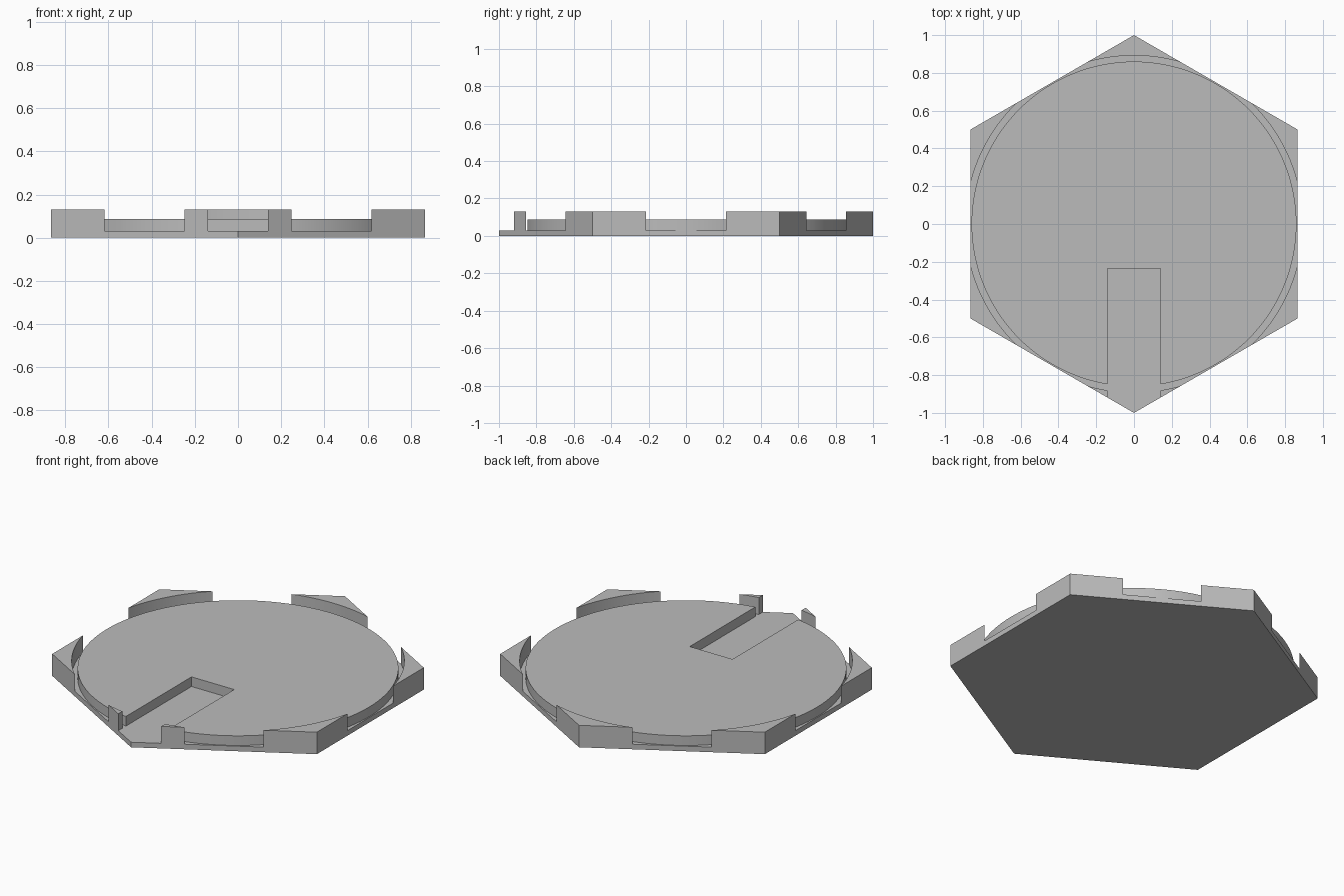
import bpy
import math

if "Cube" in bpy.data.objects:
    bpy.data.objects.remove(bpy.data.objects["Cube"], do_unlink=True)

FLOOR, DISC_TOP, RIM_TOP = 0.03, 0.087, 0.13
SLOT_HALF, SLOT_END = 0.14, -0.235

grey = bpy.data.materials.new("plain grey")
grey.use_nodes = True
colour = (0.5, 0.5, 0.5, 1)
grey.diffuse_color = colour
grey.node_tree.nodes["Principled BSDF"].inputs["Base Color"].default_value = colour


def prism(name, radius, sides, bottom, top):
    bpy.ops.mesh.primitive_cylinder_add(
        vertices=sides, radius=radius, depth=top - bottom,
        location=(0, 0, (bottom + top) / 2))
    obj = bpy.context.object
    obj.name = name
    obj.data.materials.append(grey)
    return obj


def combine(target, tool, operation):
    mod = target.modifiers.new(operation.title(), 'BOOLEAN')
    mod.operation, mod.object, mod.solver = operation, tool, 'EXACT'
    bpy.ops.object.select_all(action='DESELECT')
    bpy.context.view_layer.objects.active = target
    target.select_set(True)
    bpy.ops.object.modifier_apply(modifier=mod.name)
    bpy.data.objects.remove(tool, do_unlink=True)


# Hexagonal tray: round recess leaves six raised corner posts
tray = prism("hexagonal_tray", 1.0, 6, 0, RIM_TOP)
combine(tray, prism("recess_cutter", 0.892, 128, FLOOR, 0.3), 'DIFFERENCE')

# Round raised plate inside the corner posts
combine(tray, prism("round_plate", 0.86, 128, FLOOR - 0.015, DISC_TOP), 'UNION')

# Straight slot running from the front corner towards the middle
bpy.ops.mesh.primitive_cube_add(size=1, location=(0, (SLOT_END - 1.2) / 2, FLOOR + 0.15))
slot = bpy.context.object
slot.name = "slot_cutter"
slot.scale = (2 * SLOT_HALF, SLOT_END + 1.2, 0.3)
slot.data.materials.append(grey)
combine(tray, slot, 'DIFFERENCE')

# Smooth round walls, crisp edges
bpy.context.view_layer.objects.active = tray
tray.select_set(True)
bpy.ops.object.shade_smooth_by_angle(angle=math.radians(25))
